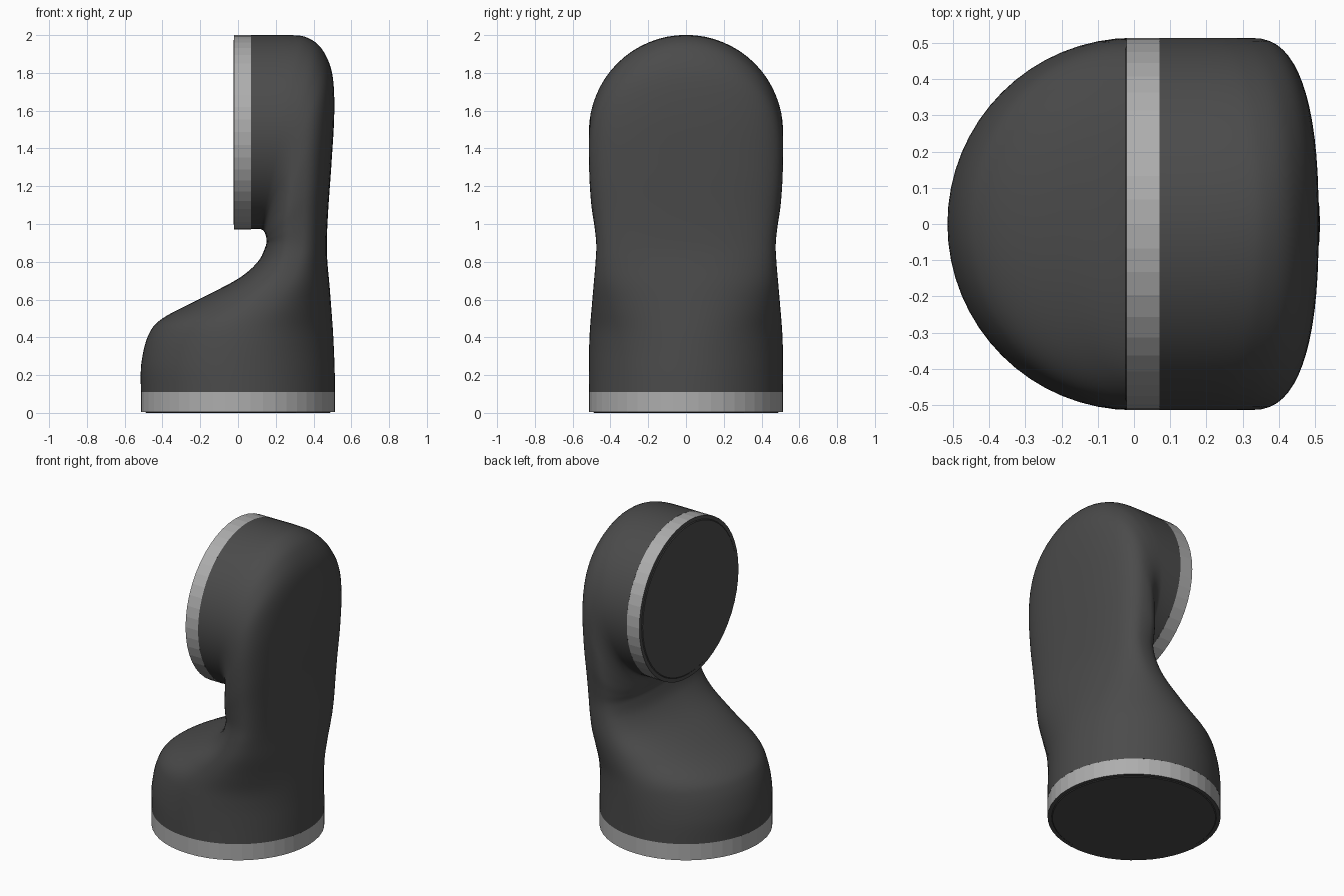
import bpy, bmesh, math
from mathutils import Matrix, Vector

if "Cube" in bpy.data.objects:
    bpy.data.objects.remove(bpy.data.objects["Cube"])

R = 0.514
SEG = 64
SUB = 6


def material(name, v):
    m = bpy.data.materials.new(name)
    m.diffuse_color = (v, v, v, 1)
    m.use_nodes = True
    m.node_tree.nodes["Principled BSDF"].inputs["Base Color"].default_value = m.diffuse_color
    return m


dark = material("dark_grey", 0.07)
light = material("light_grey", 0.42)


def add_object(name, bm, mat):
    bmesh.ops.recalc_face_normals(bm, faces=bm.faces[:])
    me = bpy.data.meshes.new(name)
    bm.to_mesh(me)
    bm.free()
    me.materials.append(mat)
    ob = bpy.data.objects.new(name, me)
    bpy.context.collection.objects.link(ob)
    return ob


def loft(bm, loops, caps=True):
    rings = [[bm.verts.new(p) for p in loop] for loop in loops]
    n = len(rings[0])
    for a, b in zip(rings, rings[1:]):
        for i in range(n):
            bm.faces.new((a[i], a[(i + 1) % n], b[(i + 1) % n], b[i]))
    if caps:
        bm.faces.new(rings[0])
        bm.faces.new(rings[-1])


def catmull(a, b, c, d, t):
    return [0.5 * (2 * q + (r - p) * t + (2 * p - 5 * q + 4 * r - s) * t * t
                   + (3 * q - p - 3 * r + s) * t ** 3)
            for p, q, r, s in zip(a, b, c, d)]


# Bent shell: inner x, z, outer x, z, half width, squareness
sections = [
    (-0.514, 0.11, 0.514, 0.11, 0.514, 2.0),
    (-0.512, 0.26, 0.512, 0.22, 0.514, 2.0),
    (-0.475, 0.41, 0.508, 0.33, 0.512, 2.0),
    (-0.40, 0.50, 0.503, 0.43, 0.507, 2.05),
    (-0.20, 0.605, 0.495, 0.54, 0.498, 2.15),
    (0.00, 0.71, 0.485, 0.67, 0.488, 2.35),
    (0.105, 0.80, 0.474, 0.79, 0.479, 2.6),
    (0.147, 0.885, 0.470, 0.90, 0.475, 2.8),
    (0.150, 0.92, 0.478, 1.08, 0.486, 2.8),
    (0.148, 0.935, 0.495, 1.32, 0.502, 2.7),
    (0.145, 0.945, 0.510, 1.60, 0.512, 2.5),
    (0.142, 0.953, 0.498, 1.80, 0.514, 2.3),
    (0.138, 0.960, 0.445, 1.925, 0.514, 2.1),
    (0.130, 0.968, 0.370, 1.985, 0.514, 2.0),
    (0.115, 0.973, 0.280, 2.0, 0.514, 2.0),
    (0.07, 0.973, 0.07, 2.0, 0.514, 2.0),
]


def section_loop(s):
    inner, outer = Vector((s[0], 0, s[1])), Vector((s[2], 0, s[3]))
    mid, half = (inner + outer) / 2, (outer - inner) / 2
    e = 2 / s[5]
    pts = []
    for i in range(SEG):
        a = 2 * math.pi * i / SEG
        c, d = math.cos(a), math.sin(a)
        p = mid + half * math.copysign(abs(c) ** e, c)
        p.y = s[4] * math.copysign(abs(d) ** e, d)
        pts.append(p)
    return pts


loops = []
last = len(sections) - 1
for k in range(last):
    quad = [sections[max(0, min(last, k + j))] for j in (-1, 0, 1, 2)]
    for j in range(SUB):
        loops.append(section_loop(catmull(*quad, j / SUB)))
loops.append(section_loop(sections[-1]))
bm = bmesh.new()
loft(bm, loops)
shell = add_object("arm_shell", bm, dark)
bpy.context.view_layer.objects.active = shell
shell.select_set(True)
bpy.ops.object.shade_smooth_by_angle(angle=math.radians(50))


def circle(r, z, n=48):
    return [Vector((r * math.cos(2 * math.pi * i / n), r * math.sin(2 * math.pi * i / n), z))
            for i in range(n)]


# Flat-sided joint ring with a dark end cap, used at both ends
def joint(prefix, height, matrix):
    bm = bmesh.new()
    loft(bm, [circle(R, height), circle(R, 0.004)], caps=False)
    bm.transform(matrix)
    add_object(prefix + "_ring", bm, light)
    bm = bmesh.new()
    loft(bm, [circle(R, 0.004), circle(0.49, 0.004), circle(0.485, 0.0)], caps=False)
    bm.faces.new([bm.verts.new(p) for p in circle(0.485, 0.0)])
    bmesh.ops.remove_doubles(bm, verts=bm.verts[:], dist=1e-5)
    bm.transform(matrix)
    add_object(prefix + "_cap", bm, dark)


joint("base", 0.11, Matrix.Identity(4))
joint("upper", 0.095, Matrix.Translation((-0.025, 0, 1.486)) @ Matrix.Rotation(math.pi / 2, 4, 'Y'))
